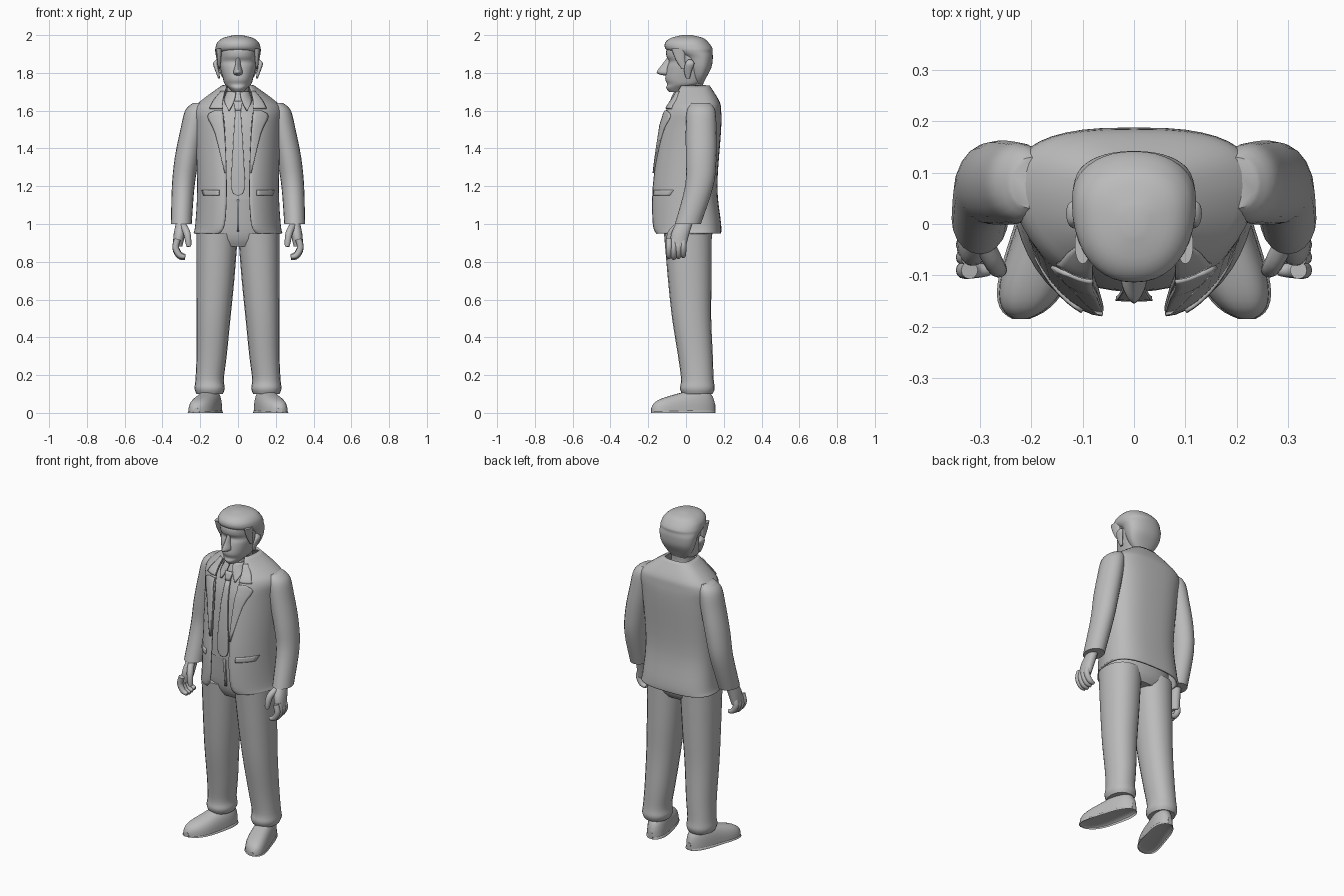
import bpy, bmesh, math
from mathutils import Vector

cube = bpy.data.objects.get("Cube")
if cube:
    bpy.data.objects.remove(cube)

grey = bpy.data.materials.new("plain_grey")
grey.use_nodes = True
grey.diffuse_color = (.5, .5, .5, 1)
grey.node_tree.nodes["Principled BSDF"].inputs["Base Color"].default_value = grey.diffuse_color


def smooth_levels(levels, steps=4):
    """Catmull-Rom interpolation between neighbouring levels."""
    points = [Vector(level) for level in levels]
    padded = [points[0]] + points + [points[-1]]
    result = []
    for before, start, end, after in zip(padded, padded[1:], padded[2:], padded[3:]):
        leave, arrive = (end - before) / 2, (after - start) / 2
        for step in range(steps):
            t = step / steps
            blend = t * t * (3 - 2 * t)
            result.append(start.lerp(end, blend) + leave * t * (1 - t) ** 2 - arrive * t * t * (1 - t))
    return result + [points[-1]]


def signed_power(value, power):
    return math.copysign(abs(value) ** power, value)


def finish(name, mesh, thickness=0):
    """Link a right-hand half, mirror it and shade it smooth."""
    part = bpy.data.objects.new(name, mesh)
    bpy.context.collection.objects.link(part)
    mesh.materials.clear()
    mesh.materials.append(grey)
    part.modifiers.new("Mirror", "MIRROR")
    if thickness:
        shell = part.modifiers.new("Solidify", "SOLIDIFY")
        shell.thickness, shell.offset = thickness, 0
    bpy.ops.object.select_all(action="DESELECT")
    part.select_set(True)
    bpy.context.view_layer.objects.active = part
    bpy.ops.object.shade_smooth_by_angle(angle=math.radians(40))


def bridge(name, rings, closed=False, caps=True, thickness=0):
    """Skin a stack of rings with quads."""
    bm = bmesh.new()
    rows = [[bm.verts.new(point) for point in ring] for ring in rings]
    for low, high in zip(rows, rows[1:]):
        for i in range(0 if closed else 1, len(low)):
            bm.faces.new((low[i - 1], low[i], high[i], high[i - 1]))
    if caps:
        bm.faces.new(rows[0])
        bm.faces.new(rows[-1])
    bmesh.ops.recalc_face_normals(bm, faces=bm.faces)
    mesh = bpy.data.meshes.new(name)
    bm.to_mesh(mesh)
    bm.free()
    finish(name, mesh, thickness)


def half_ring(level, front_power, back_power, count=10):
    """Half a body section, from the front edge round the side to the back."""
    z, front, side, back, edge = level
    middle = front * .4 + back * .6
    ring = []
    for i in range(2 * count + 1):
        angle = math.pi / 2 * i / count
        power = 2 / (front_power if i < count else back_power)
        inner = edge if i < count else 0
        reach = front if i < count else back
        across = max(math.sin(angle), 0) ** power if i < 2 * count else 0
        along = abs(math.cos(angle)) ** power
        ring.append((inner + (side - inner) * across, middle + (reach - middle) * along, z))
    return ring


def body(name, levels, front_power=2.2, back_power=2.2, **options):
    """Levels give height, front, side and back, then any opening at the front."""
    full = [(*level, 0)[:5] for level in levels]
    bridge(name, [half_ring(level, front_power, back_power) for level in smooth_levels(full)], **options)
    return smooth_levels(full, 12), front_power


def front_of(surface, x, z):
    levels, power = surface
    _, front, side, back, edge = min(levels, key=lambda level: abs(level[0] - z))
    middle = front * .4 + back * .6
    u = min(max((x - edge) / (side - edge), 0), 1)
    return middle + (front - middle) * (1 - u ** power) ** (1 / power)


def overlay(name, surface, rows, lift=.01, columns=6):
    """Thin cloth lying on a surface; rows give height, inner and outer edge."""
    rings = []
    for z, inner, outer in smooth_levels(rows, 3):
        edge = [inner + (outer - inner) * i / columns for i in range(columns + 1)]
        rings.append([(x, front_of(surface, x, z) - lift, z) for x in edge])
    bridge(name, rings, caps=False, thickness=.009)


def limb(name, levels, depth=1.2, power=2.2, count=20):
    """Stacked ovals given as height, x, y and half width."""
    rings = []
    for z, x, y, width in smooth_levels(levels):
        angles = [math.tau * i / count for i in range(count)]
        rings.append([(x + width * signed_power(math.cos(a), 2 / power),
                       y + width * depth * signed_power(math.sin(a), 2 / power), z) for a in angles])
    bridge(name, rings, closed=True)


def tube(name, points, thickness):
    """Rounded finger along a path."""
    curve = bpy.data.curves.new(name, "CURVE")
    curve.dimensions, curve.bevel_depth, curve.use_fill_caps = "3D", thickness, True
    spline = curve.splines.new("POLY")
    path = smooth_levels(points)
    spline.points.add(len(path) - 1)
    for i, (point, place) in enumerate(zip(spline.points, path)):
        point.co = (*place, 1)
        point.radius = 1 - .6 * (i / len(path)) ** 4
    helper = bpy.data.objects.new(name, curve)
    bpy.context.collection.objects.link(helper)
    mesh = bpy.data.meshes.new_from_object(helper.evaluated_get(bpy.context.evaluated_depsgraph_get()))
    bpy.data.objects.remove(helper)
    finish(name, mesh)


# Open jacket with lapels, collar and pocket flaps
jacket = body("jacket", [(.95, -.15, .23, .18, .1), (1, -.17, .22, .18, .07), (1.2, -.17, .21, .16, .06),
                         (1.5, -.13, .22, .18, .07), (1.6, -.1, .23, .18, .08),
                         (1.65, -.07, .19, .17, .08), (1.73, -.02, .08, .12, .06)],
              1.7, 2.8, caps=False, thickness=.012)
overlay("lapel", jacket, [(1.27, .06, .07), (1.48, .07, .12), (1.57, .08, .16), (1.6, .08, .12)])
overlay("jacket_collar", jacket, [(1.61, .08, .15), (1.65, .08, .13), (1.7, .07, .09)])
overlay("hip_pocket_flap", jacket, [(1.15, .1, .18), (1.18, .1, .19)])

# Sleeves and hands
limb("sleeve", [(1, .3, .01, .055), (1.2, .29, .07, .06), (1.35, .27, .08, .065),
                (1.5, .24, .08, .065), (1.6, .22, .08, .06), (1.64, .2, .08, .04)], 1.25, 2)
limb("palm", [(.88, .32, -.04, .025), (.95, .31, -.03, .03), (1.02, .3, 0, .025)], 1.6)
for finger, name in enumerate(("index", "middle", "ring", "little")):
    y = -.09 + .025 * finger
    rise = .005 * abs(finger - 1)
    tube(name + "_finger", [(.32, y, .92), (.33, y, .87 + rise), (.31, y, .83 + rise), (.28, y, .82 + rise)], .017)
tube("thumb", [(.29, -.04, .99), (.27, -.08, .95), (.26, -.09, .88)], .019)

# Trousers
seat = body("trouser_seat", [(.88, -.08, .15, .11), (.95, -.11, .2, .14), (1.15, -.13, .17, .13)])
limb("trouser_leg", [(.1, .15, .06, .07), (.13, .15, .06, .08), (.18, .15, .06, .075), (.3, .14, .05, .08),
                     (.5, .13, .03, .09), (.7, .12, .02, .1), (.95, .11, .01, .11)], 1.15)
overlay("fly_seam", seat, [(.96, 0, .006), (1.13, 0, .006)], .004)

# Shoes: arched sections from heel to toe, turned outward
arc = [math.pi * i / 14 for i in range(15)]
for name, spread, tallness in (("shoe", 0, 1), ("shoe_sole", .004, .2)):
    sections = []
    for i in range(25):
        t = (1 - math.cos(math.pi * i / 24)) / 2
        rounding = max(1 - abs(2 * t - 1) ** 3.5, .04) ** .5
        width = (.06 + .013 * t) * rounding + spread
        height = (.11 + .03 * math.cos(math.pi * t)) * rounding ** .7 * tallness
        x = .13 + .09 * t ** 1.3
        sections.append([(x + width * signed_power(math.cos(a), .75), .155 - .34 * t,
                          height * abs(math.sin(a)) ** .75) for a in arc])
    bridge(name, sections)

# Shirt, collar wings and tie
shirt = body("shirt", [(1.13, -.13, .17, .13), (1.3, -.13, .17, .14), (1.5, -.11, .18, .15),
                       (1.6, -.08, .15, .14), (1.66, -.06, .08, .11), (1.7, -.04, .06, .09)], 2.5)
overlay("shirt_collar_wing", shirt, [(1.6, .045, .05), (1.65, .02, .07), (1.7, .01, .06)], .018)
overlay("tie_blade", shirt, [(1.15, 0, .003), (1.19, 0, .035), (1.4, 0, .027), (1.61, 0, .014)], .015)
overlay("tie_knot", shirt, [(1.6, 0, .015), (1.65, 0, .025)], .02)

# Neck, face and nose
body("neck", [(1.64, -.05, .06, .1), (1.72, -.04, .06, .09), (1.8, -.04, .06, .1)])
body("face", [(1.7, -.09, .03, .01), (1.72, -.105, .05, .05), (1.74, -.1, .07, .08), (1.77, -.11, .08, .1),
              (1.83, -.1, .095, .11), (1.86, -.09, .1, .12), (1.89, -.104, .1, .12),
              (1.93, -.1, .1, .12), (1.97, -.06, .07, .09)])
body("nose", [(1.785, -.11, .01, -.08), (1.8, -.155, .025, -.08), (1.84, -.13, .015, -.08),
              (1.88, -.1, .01, -.08)], 1.5)

# Ears
limb("ear", [(1.77, .1, .01, .005), (1.81, .11, .01, .01), (1.85, .12, .02, .012), (1.87, .11, .02, .005)], 2)

# Hair: set back below the hairline, swelling into a fringe above it
body("hair", [(1.74, .03, .05, .09), (1.78, .02, .085, .11), (1.83, 0, .106, .135), (1.88, -.02, .115, .142),
              (1.91, -.08, .12, .14), (1.93, -.11, .12, .14), (1.96, -.11, .11, .12),
              (1.985, -.08, .08, .09), (2, -.02, .02, .03)])
limb("sideburn", [(1.82, .1, -.01, .005), (1.87, .1, -.03, .01), (1.93, .1, -.04, .015)], 2.5)
